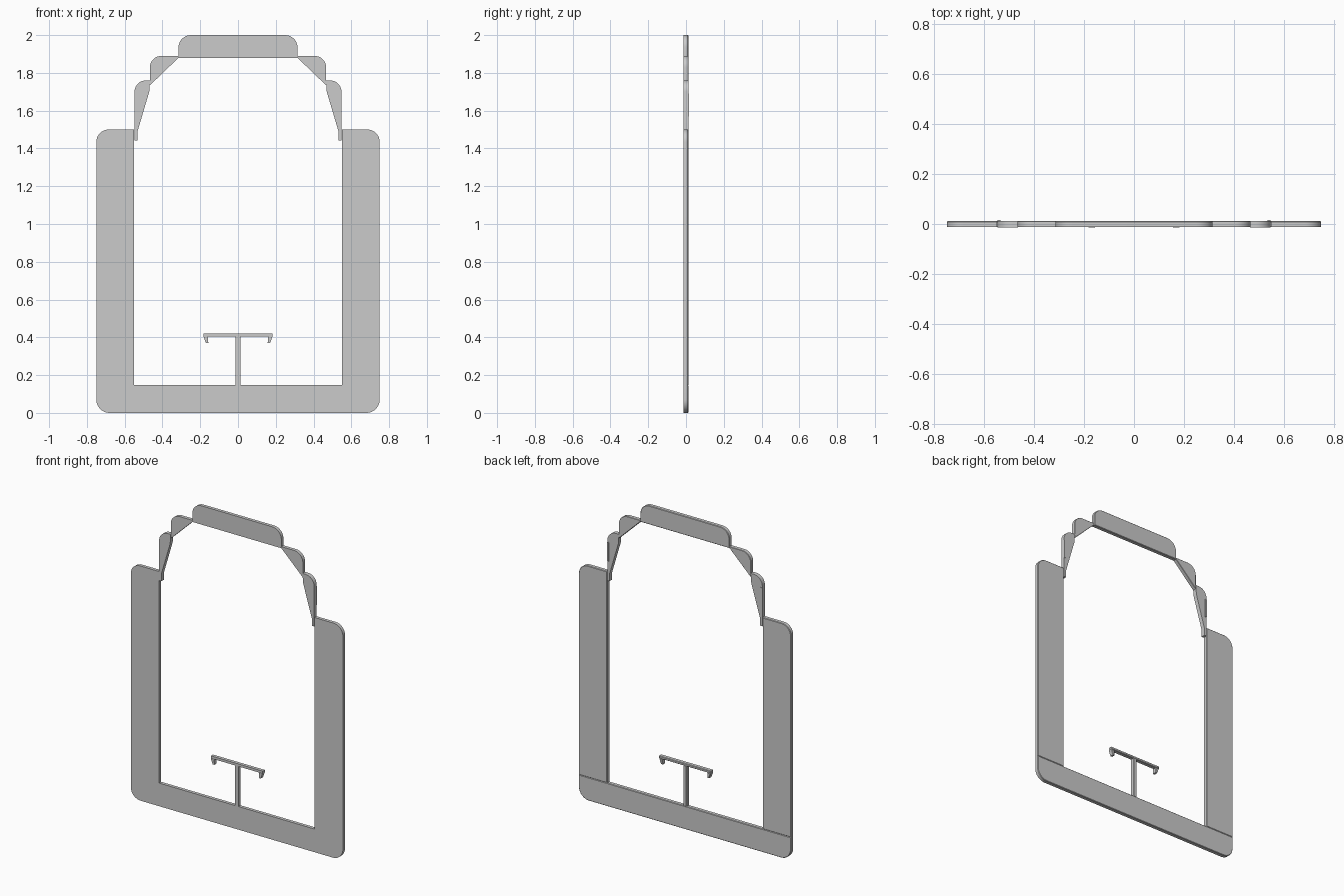
import bpy, bmesh, math

if "Cube" in bpy.data.objects:
    bpy.data.objects.remove(bpy.data.objects["Cube"])

FRONT, BACK = -0.012, 0.012


def rounded(points, steps=8):
    """Points are (x, z) or (x, z, radius); fillets corners that have a radius."""
    out = []
    n = len(points)
    for i, p in enumerate(points):
        if len(p) == 2:
            out.append(p)
            continue
        x, z, r = p
        ends = []
        for q in (points[i - 1], points[(i + 1) % n]):
            d = math.hypot(q[0] - x, q[1] - z)
            ends.append((x + (q[0] - x) / d * r, z + (q[1] - z) / d * r))
        (ax, az), (bx, bz) = ends
        cx, cz = ax + bx - x, az + bz - z
        for k in range(steps + 1):
            t = math.pi / 2 * k / steps
            c, s = math.cos(t), math.sin(t)
            out.append((cx + (ax - cx) * c + (bx - cx) * s,
                        cz + (az - cz) * c + (bz - cz) * s))
    return out


def plate(name, points, y0=FRONT, y1=BACK, mirror=False, bevel=0.003):
    """Upright plate from an x-z outline, with a softened back edge."""
    bm = bmesh.new()
    face = bm.faces.new([bm.verts.new((x, y0, z)) for x, z in rounded(points)])
    ext = bmesh.ops.extrude_face_region(bm, geom=[face])["geom"]
    for v in [g for g in ext if isinstance(g, bmesh.types.BMVert)]:
        v.co.y = y1
    bmesh.ops.recalc_face_normals(bm, faces=bm.faces[:])
    if bevel:
        rim = [e for e in bm.edges if all(abs(v.co.y - y1) < 1e-6 for v in e.verts)]
        bmesh.ops.bevel(bm, geom=rim, offset=bevel, segments=1, affect='EDGES')
    me = bpy.data.meshes.new(name)
    bm.to_mesh(me)
    bm.free()
    ob = bpy.data.objects.new(name, me)
    bpy.context.collection.objects.link(ob)
    if mirror:
        ob.modifiers.new("mirror", 'MIRROR').use_mirror_merge = False
    bpy.ops.object.select_all(action='DESELECT')
    ob.select_set(True)
    bpy.context.view_layer.objects.active = ob
    bpy.ops.object.shade_smooth_by_angle(angle=math.radians(30))
    return ob


# Main frame
plate("bottom_rail", [(-0.75, 0, 0.07), (0.75, 0, 0.07), (0.75, 0.148), (-0.75, 0.148)])
plate("side_post", [(0.55, 0.148), (0.75, 0.148), (0.75, 1.5, 0.065), (0.55, 1.5)],
      mirror=True)

# Stepped arch
plate("top_rail", [(-0.315, 1.88), (0.315, 1.88), (0.315, 2.0, 0.065), (-0.315, 2.0, 0.065)])
plate("upper_step", [(0.315, 1.88), (0.455, 1.745), (0.467, 1.735),
                     (0.467, 1.89, 0.062), (0.315, 1.89)], mirror=True, bevel=0.002)
plate("lower_step", [(0.466, 1.755), (0.47, 1.70), (0.532, 1.49), (0.532, 1.443),
                     (0.548, 1.443), (0.548, 1.76, 0.06), (0.466, 1.76)],
      y0=-0.014, mirror=True, bevel=0)
plate("step_backing_tab", [(0.536, 1.57), (0.547, 1.57), (0.547, 1.69), (0.536, 1.69)],
      y0=0.01, y1=0.016, mirror=True, bevel=0)

# Hook stand on the bottom rail
plate("stand_stem", [(-0.013, 0.145), (0.013, 0.145), (0.013, 0.408), (-0.013, 0.408)])
plate("stand_crossbar", [(-0.183, 0.404), (0.183, 0.404), (0.183, 0.42), (-0.183, 0.42)])
plate("stand_hook", [(0.157, 0.37), (0.170, 0.37), (0.183, 0.405), (0.160, 0.405)],
      y0=-0.014, mirror=True)
